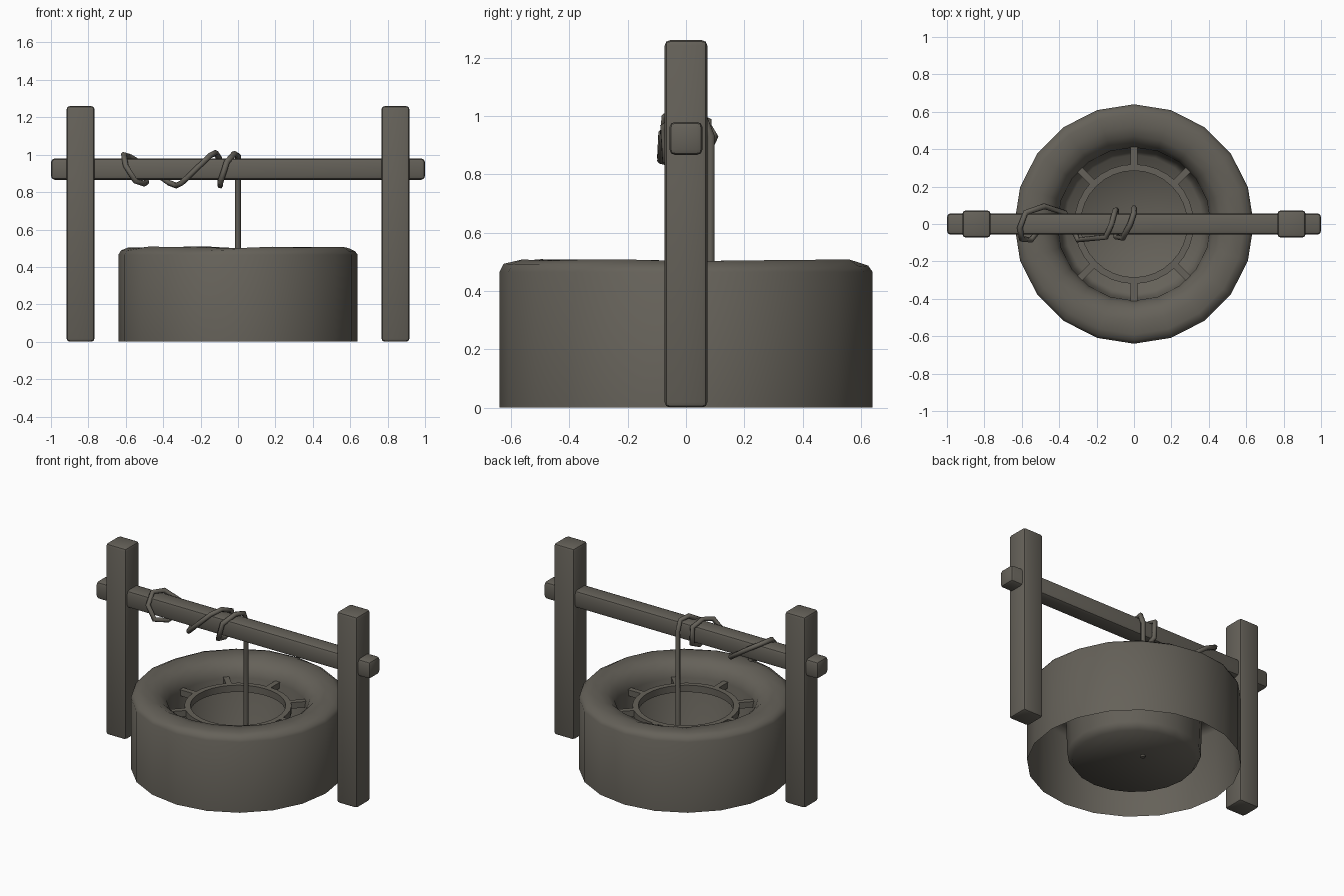
import bpy, bmesh, math, random
from mathutils import Matrix

if "Cube" in bpy.data.objects:
    bpy.data.objects.remove(bpy.data.objects["Cube"])
random.seed(4)

stone = bpy.data.materials.new("grey_brown")
stone.diffuse_color = (0.13, 0.12, 0.10, 1)
stone.use_nodes = True
stone.node_tree.nodes["Principled BSDF"].inputs["Base Color"].default_value = stone.diffuse_color


def finish(bm, name, smooth=40):
    bmesh.ops.recalc_face_normals(bm, faces=bm.faces)
    me = bpy.data.meshes.new(name)
    bm.to_mesh(me)
    bm.free()
    ob = bpy.data.objects.new(name, me)
    bpy.context.collection.objects.link(ob)
    me.materials.append(stone)
    bpy.ops.object.select_all(action='DESELECT')
    ob.select_set(True)
    bpy.context.view_layer.objects.active = ob
    bpy.ops.object.shade_smooth_by_angle(angle=math.radians(smooth))
    return ob


def lathe(name, profile, n, wobble=0.0, closed=False, smooth=40):
    bm = bmesh.new()
    rings = []
    for r, z in profile:
        if r == 0:
            rings.append([bm.verts.new((0, 0, z))] * n)
            continue
        ring = []
        for i in range(n):
            a = 2 * math.pi * i / n
            dz = random.uniform(-wobble, wobble) if z > 0.48 else 0
            ring.append(bm.verts.new((r * math.cos(a), r * math.sin(a), z + dz)))
        rings.append(ring)
    pairs = list(zip(rings, rings[1:]))
    if closed:
        pairs.append((rings[-1], rings[0]))
    for a, b in pairs:
        for i in range(n):
            j = (i + 1) % n
            f = [a[i], a[j], b[j], b[i]]
            bm.faces.new(list(dict.fromkeys(f)))
    return finish(bm, name, smooth)


def box(name, loc, size, bevel=0.0, rot=0.0):
    bm = bmesh.new()
    bmesh.ops.create_cube(bm, size=1)
    bmesh.ops.scale(bm, vec=size, verts=bm.verts)
    if bevel:
        bmesh.ops.bevel(bm, geom=bm.edges[:], offset=bevel, segments=2,
                        profile=0.5, affect='EDGES')
    bmesh.ops.translate(bm, vec=loc, verts=bm.verts)
    bmesh.ops.rotate(bm, cent=(0, 0, 0), matrix=Matrix.Rotation(rot, 3, 'Z'), verts=bm.verts)
    return finish(bm, name)


# well wall: open-bottomed outer skin, rounded rim, inner shaft with floor
lathe("well_wall", [(0.64, 0), (0.64, 0.465), (0.625, 0.488), (0.59, 0.503),
                    (0.52, 0.503), (0.47, 0.488), (0.43, 0.45), (0.41, 0.40),
                    (0.40, 0.06), (0.37, 0.015), (0, 0.015)],
      20, wobble=0.006, smooth=60)

# inner ring held by eight short spokes
lathe("inner_ring", [(0.32, 0.365), (0.32, 0.41), (0.285, 0.41), (0.285, 0.365)],
      32, closed=True)
for i in range(8):
    box("ring_spoke", (0.362, 0, 0.39), (0.10, 0.035, 0.04), rot=i * math.pi / 4)

# posts and cross beam
for s in (-1, 1):
    box("post", (s * 0.842, 0, 0.63), (0.15, 0.146, 1.26), bevel=0.018)
box("cross_beam", (0, 0, 0.923), (2.0, 0.114, 0.114), bevel=0.02)

# rope: hangs down the shaft and winds loosely round the beam
path = [(0, .082, .005), (0, .085, .93), (0, .06, .995), (-.02, 0, 1.005),
        (-.06, -.075, .96), (-.095, -.07, .85), (-.095, 0, .835), (-.095, .075, .87),
        (-.10, .075, .98), (-.12, 0, 1.01), (-.15, -.07, .995), (-.30, -.085, .85),
        (-.33, -.02, .835), (-.37, .06, .85), (-.48, .095, .93), (-.58, .06, .99),
        (-.61, -.02, 1.0), (-.60, -.08, .94), (-.55, -.085, .86), (-.50, -.02, .845),
        (-.49, .03, .855)]
cu = bpy.data.curves.new("rope", 'CURVE')
cu.dimensions = '3D'
cu.bevel_depth = 0.016
cu.bevel_resolution = 1
cu.use_fill_caps = True
sp = cu.splines.new('POLY')
sp.points.add(len(path) - 1)
for p, c in zip(sp.points, path):
    p.co = (*c, 1)
cu.materials.append(stone)
rope = bpy.data.objects.new("rope", cu)
bpy.context.collection.objects.link(rope)
